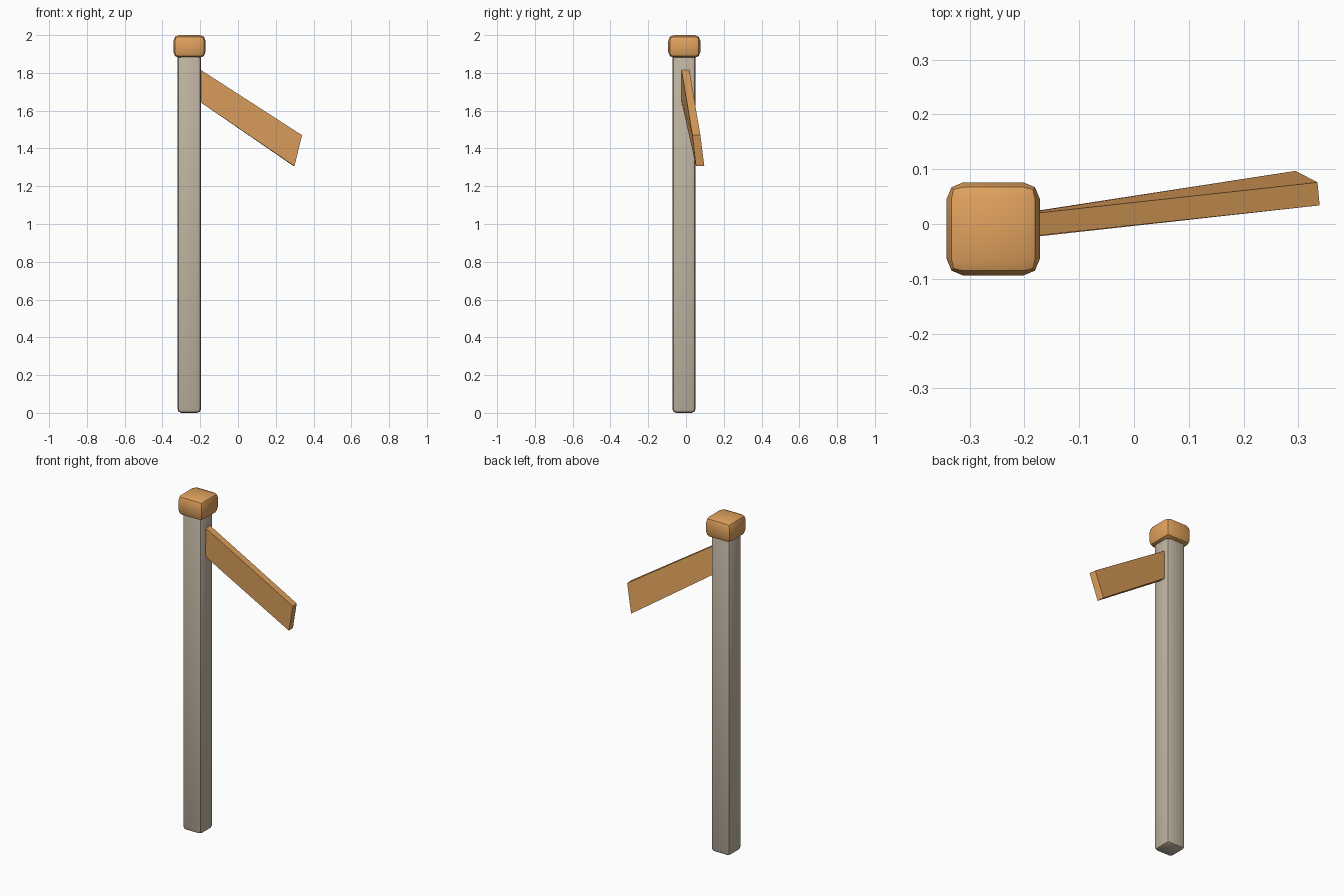
import bpy, bmesh, math

if "Cube" in bpy.data.objects:
    bpy.data.objects.remove(bpy.data.objects["Cube"])


def material(name, rgb):
    m = bpy.data.materials.new(name)
    m.diffuse_color = (*rgb, 1)
    m.use_nodes = True
    m.node_tree.nodes["Principled BSDF"].inputs["Base Color"].default_value = m.diffuse_color
    return m


wood = material("orange_wood", (0.75, 0.36, 0.11))
stone = material("pale_post", (0.53, 0.46, 0.36))


def rounded_box(name, lo, hi, bevel, mat):
    bpy.ops.mesh.primitive_cube_add(size=1, location=[(a + b) / 2 for a, b in zip(lo, hi)])
    ob = bpy.context.object
    ob.name = name
    ob.scale = [b - a for a, b in zip(lo, hi)]
    bpy.ops.object.transform_apply(location=False, rotation=False, scale=True)
    ob.data.materials.append(mat)
    mod = ob.modifiers.new("rounded_edges", 'BEVEL')
    mod.width = bevel
    mod.segments = 2
    bpy.ops.object.modifier_apply(modifier=mod.name)
    bpy.ops.object.shade_smooth_by_angle(angle=math.radians(30))
    return ob


# Upright post and the cap on top of it
rounded_box("post", (-0.32, -0.072, 0), (-0.196, 0.05, 1.92), 0.02, stone)
rounded_box("post_cap", (-0.342, -0.094, 1.88), (-0.172, 0.076, 2.0), 0.03, wood)

# Drooping, slightly twisted plank: a section inside the post joined to the free end
root = [(-0.25, -0.029, 1.85), (-0.25, 0.012, 1.85), (-0.25, 0.013, 1.68), (-0.25, -0.031, 1.68)]
tip = [(0.339, 0.034, 1.47), (0.335, 0.076, 1.47), (0.295, 0.097, 1.306), (0.299, 0.053, 1.306)]
bm = bmesh.new()
a = [bm.verts.new(p) for p in root]
b = [bm.verts.new(p) for p in tip]
bm.faces.new(a)
bm.faces.new(b)
for i in range(4):
    j = (i + 1) % 4
    bm.faces.new((a[i], a[j], b[j], b[i]))
bmesh.ops.recalc_face_normals(bm, faces=bm.faces)
mesh = bpy.data.meshes.new("hanging_plank")
bm.to_mesh(mesh)
bm.free()
mesh.materials.append(wood)
plank = bpy.data.objects.new("hanging_plank", mesh)
bpy.context.collection.objects.link(plank)
